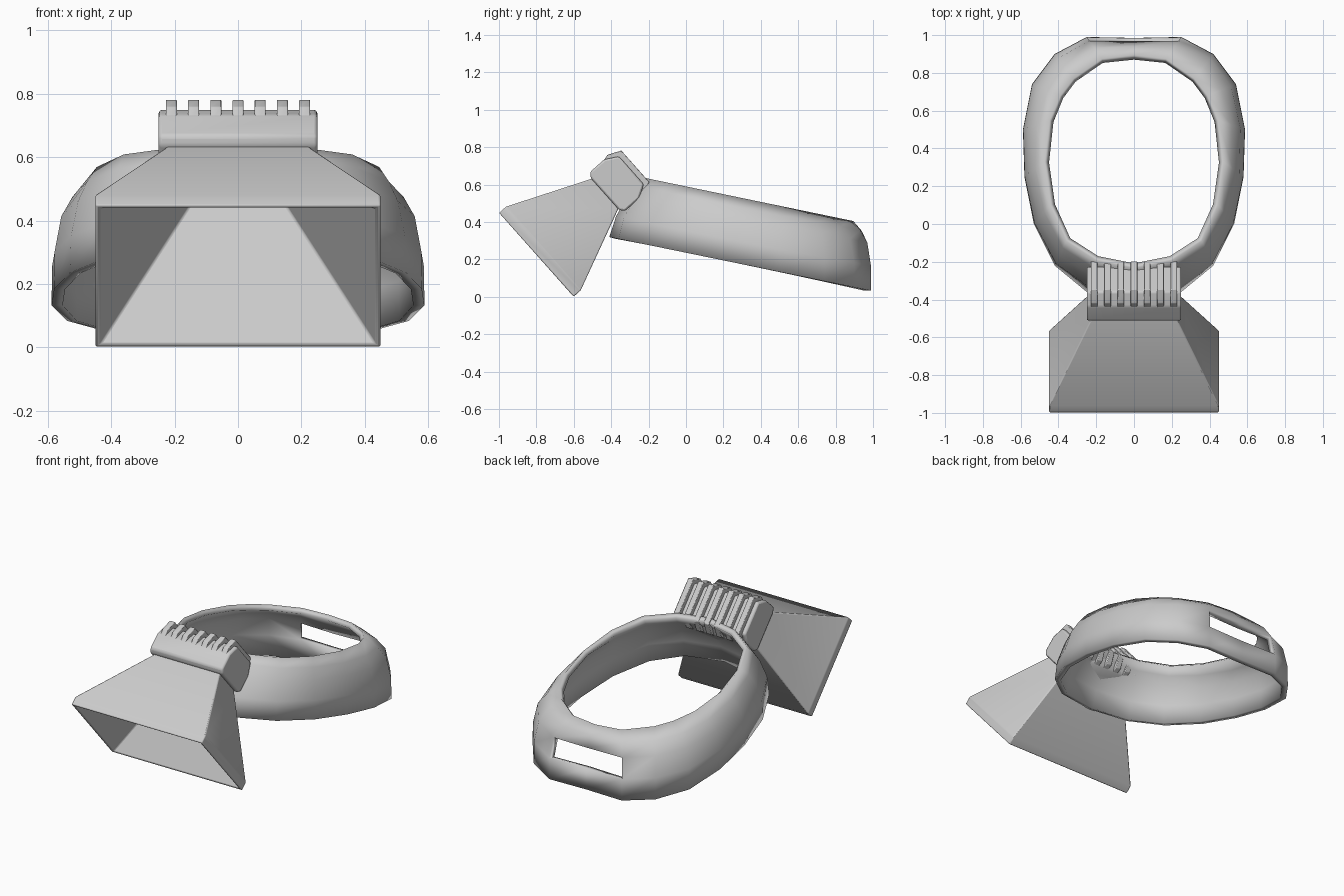
import bpy, math
from mathutils import Vector

if "Cube" in bpy.data.objects:
    bpy.data.objects.remove(bpy.data.objects["Cube"])

# Local frame of the tilted horn: mouth centre, mouth "up", inward axis
M = Vector((0, -0.8, 0.225))
V = Vector((0, -0.664, 0.747))
W = Vector((0, 0.747, 0.664))


def place(x, v, w):
    return M + Vector((x, 0, 0)) + V * v + W * w


def make(name, verts, faces, bevel=0, angle=40):
    me = bpy.data.meshes.new(name)
    me.from_pydata([tuple(p) for p in verts], [], faces)
    ob = bpy.data.objects.new(name, me)
    bpy.context.collection.objects.link(ob)
    bpy.ops.object.select_all(action='DESELECT')
    ob.select_set(True)
    bpy.context.view_layer.objects.active = ob
    if bevel:
        b = ob.modifiers.new("bevel", 'BEVEL')
        b.width, b.segments, b.limit_method = bevel, 2, 'ANGLE'
        b.angle_limit = math.radians(25)
    bpy.ops.object.shade_smooth_by_angle(angle=math.radians(angle))
    return ob


def prism(name, profile, x0, x1, bevel):
    # extrude a (v, w) profile along x
    n = len(profile)
    verts = [place(x, v, w) for x in (x0, x1) for v, w in profile]
    faces = [(i, (i + 1) % n, n + (i + 1) % n, n + i) for i in range(n)]
    faces += [tuple(range(n))[::-1], tuple(range(n, 2 * n))]
    return make(name, verts, faces, bevel)


# Hollow rectangular horn: outside from neck to mouth, then back inside
sections = [(.22, .10, .52), (.23, .11, .485), (.45, .30, .05), (.45, .30, 0),
            (.435, .287, 0), (.13, .065, .46)]
verts, faces = [], []
for hx, hv, w in sections:
    verts += [place(sx * hx, sv * hv, w)
              for sx, sv in ((-1, -1), (1, -1), (1, 1), (-1, 1))]
for s in range(len(sections) - 1):
    for k in range(4):
        a, b = s * 4 + k, s * 4 + (k + 1) % 4
        faces.append((a, a + 4, b + 4, b))
last = 4 * (len(sections) - 1)
faces += [(0, 1, 2, 3), (last + 3, last + 2, last + 1, last)]
make("horn", verts, faces, 0.006)

# Connector block behind the horn
prism("connector", [(.115, .49), (.14, .51), (.14, .61), (.10, .68),
                    (-.10, .68), (-.14, .61), (-.14, .51), (-.115, .49)],
      -.25, .25, .01)

# Ribs wrapping round the back of the connector
rib = [(.13, .57), (.147, .64), (.115, .71),
       (-.11, .71), (-.147, .64), (-.13, .57)]
for i in range(-3, 4):
    prism("connector_rib", rib, i * .07 - .0175, i * .07 + .0175, .004)

# Head band: half outlines of bottom and top rims, front to back
bottom = [(0, -.41), (.25, -.36), (.42, -.22), (.53, 0), (.58, .25),
          (.588, .5), (.54, .74), (.42, .9), (.25, .99), (0, .985)]
top = [(0, -.235), (.2, -.195), (.36, -.09), (.445, .1), (.475, .33),
       (.447, .55), (.39, .68), (.32, .77), (.17, .875), (0, .895)]


def loop(half):
    return half + [(-x, y) for x, y in half[-2:0:-1]]


bot, up = loop(bottom), loop(top)
levels = [0, .35, .68, .86, 1]
n, L = len(bot), len(levels)
verts, faces = [], []
for (bx, by), (tx, ty) in zip(bot, up):
    lean = 1.5 + 3.0 * min(1, (by + .41) / .8)
    for t in levels:
        f = t ** lean
        zb, zt = .32 - .205 * (by + .41), .64 - .207 * (ty + .24)
        verts.append((bx + (tx - bx) * f, by + (ty - by) * f, zb + (zt - zb) * t))
for i in range(n):
    j = (i + 1) % n
    for l in range(L - 1):
        if l == 1 and i in (8, 9):      # slot in the back of the band
            continue
        faces.append((i * L + l, j * L + l, j * L + l + 1, i * L + l + 1))
band = make("head_band", verts, faces, angle=50)
s = band.modifiers.new("wall", 'SOLIDIFY')
s.thickness, s.offset = .035, -1
